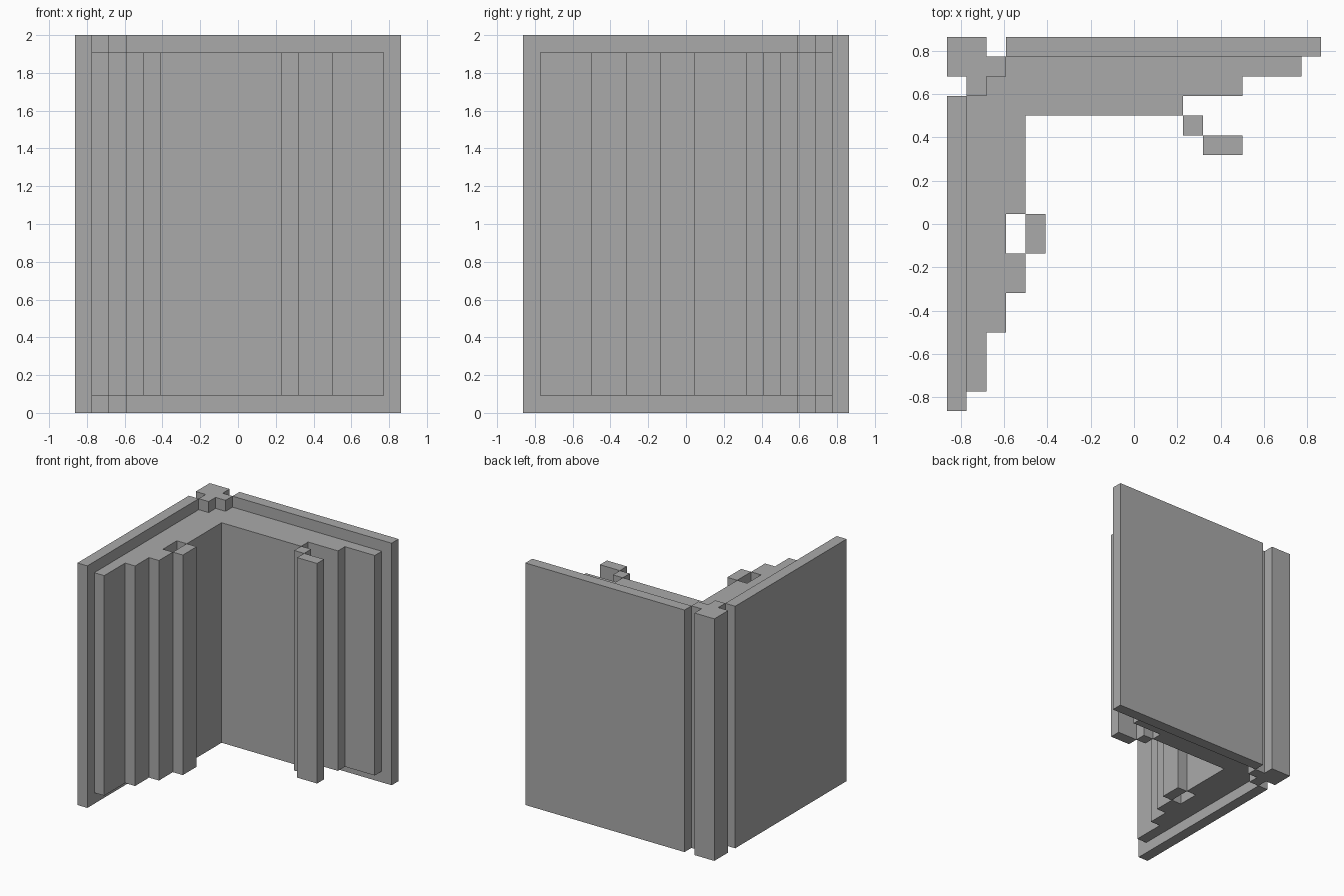
import bpy
import bmesh

U = 1 / 11          # one block of the building grid
HEIGHT = 22         # full height in blocks

cube = bpy.data.objects.get("Cube")
if cube:
    bpy.data.objects.remove(cube, do_unlink=True)

grey = bpy.data.materials.new("plain grey")
grey.use_nodes = True
GREY = (0.4, 0.4, 0.4, 1)
grey.diffuse_color = GREY
grey.node_tree.nodes["Principled BSDF"].inputs["Base Color"].default_value = GREY


def prism(name, outline, inset=0):
    """Extrude a plan outline in blocks, set in from the top and bottom."""
    bm = bmesh.new()
    verts = [bm.verts.new((x * U, y * U, inset * U)) for x, y in outline]
    base = bm.faces.new(verts)
    top = bmesh.ops.extrude_face_region(bm, geom=[base])["geom"]
    moved = [v for v in top if isinstance(v, bmesh.types.BMVert)]
    bmesh.ops.translate(bm, verts=moved, vec=(0, 0, (HEIGHT - 2 * inset) * U))
    bmesh.ops.recalc_face_normals(bm, faces=bm.faces)
    mesh = bpy.data.meshes.new(name)
    bm.to_mesh(mesh)
    bm.free()
    mesh.materials.append(grey)
    obj = bpy.data.objects.new(name, mesh)
    bpy.context.collection.objects.link(obj)


def box(name, x0, x1, y0, y1, inset=0):
    prism(name, [(x0, y0), (x1, y0), (x1, y1), (x0, y1)], inset)


# Full-height outer panels
box("back_panel", -6.5, 9.5, 8.5, 9.5)
box("side_panel", -9.5, -8.5, -9.5, 6.5)

# Full-height corner post with its two tongues
prism("corner_post", [
    (-9.5, 9.5), (-9.5, 7.5), (-8.5, 7.5), (-8.5, 6.5), (-7.5, 6.5),
    (-7.5, 7.5), (-6.5, 7.5), (-6.5, 8.5), (-7.5, 8.5), (-7.5, 9.5)])

# Stepped inner wall, one block shorter at top and bottom
prism("inner_wall", [
    (-8.5, 6.5), (-8.5, -8.5), (-7.5, -8.5), (-7.5, -5.5), (-6.5, -5.5),
    (-6.5, -3.5), (-5.5, -3.5), (-5.5, -1.5), (-6.5, -1.5), (-6.5, 0.5),
    (-5.5, 0.5), (-5.5, 5.5), (2.5, 5.5), (2.5, 6.5), (5.5, 6.5),
    (5.5, 7.5), (8.5, 7.5), (8.5, 8.5), (-6.5, 8.5), (-6.5, 7.5),
    (-7.5, 7.5), (-7.5, 6.5)], inset=1)

# Free-standing strips in front of the inner wall
box("side_strip", -5.5, -4.5, -1.5, 0.5, inset=1)
box("back_strip_inner", 2.5, 3.5, 4.5, 5.5, inset=1)
box("back_strip_outer", 3.5, 5.5, 3.5, 4.5, inset=1)
